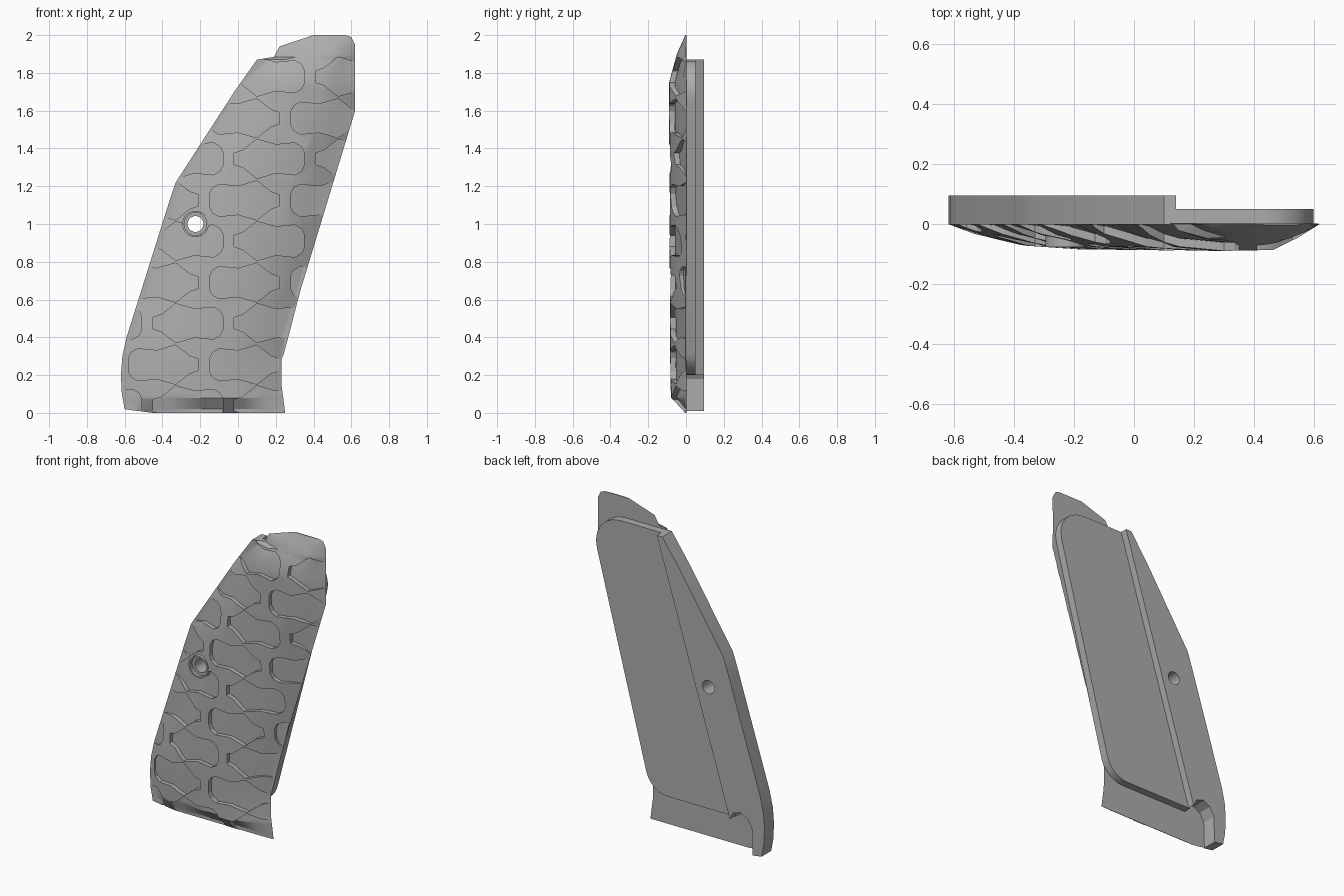
import bpy, bmesh, math
from mathutils import Matrix, Vector

cube = bpy.data.objects.get("Cube")
if cube:
    bpy.data.objects.remove(cube)

grey = bpy.data.materials.new("matte grey")
grey.use_nodes = True
COLOUR = (0.42, 0.42, 0.42, 1)
grey.diffuse_color = COLOUR
grey.node_tree.nodes["Principled BSDF"].inputs["Base Color"].default_value = COLOUR

# Side edges and crown height as (z, value) profiles
LEFT = [(0, -.45), (.02, -.60), (.1, -.615), (.2, -.62), (.3, -.612), (.4, -.59), (1.1, -.37),
        (1.22, -.33), (1.7, -.02), (1.87, .10), (1.885, .19), (1.94, .22), (2, .40)]
RIGHT = [(0, .25), (.15, .23), (.28, .23), (.4, .255), (1.6, .62), (1.95, .62), (1.99, .60), (2, .57)]
CROWN = [(0, .004), (.08, .08), (.35, .085), (1.75, .09), (1.9, .048), (2, .004)]
ACROSS = [(0, 0), (.1, .4), (.28, .85), (.5, 1), (.75, .96), (.88, .55), (1, 0)]


def value(profile, z):
    for (a, p), (b, q) in zip(profile, profile[1:]):
        if z <= b:
            return p + (q - p) * (z - a) / (b - a)
    return profile[-1][1]


def finish(name, bm):
    bmesh.ops.recalc_face_normals(bm, faces=bm.faces)
    mesh = bpy.data.meshes.new(name)
    bm.to_mesh(mesh)
    bm.free()
    mesh.materials.append(grey)
    obj = bpy.data.objects.new(name, mesh)
    bpy.context.collection.objects.link(obj)
    return obj


def add_prism(bm, points, y0, y1):
    front = [bm.verts.new((x, y0, z)) for x, z in points]
    back = [bm.verts.new((x, y1, z)) for x, z in points]
    bm.faces.new(front)
    bm.faces.new(back[::-1])
    for i in range(len(points)):
        j = (i + 1) % len(points)
        bm.faces.new((front[i], front[j], back[j], back[i]))


def prism(name, points, y0, y1):
    bm = bmesh.new()
    add_prism(bm, points, y0, y1)
    return finish(name, bm)


def add_rod(bm, x, z, r0, r1, y0, y1, sides=24):
    turn = Matrix.Translation((x, (y0 + y1) / 2, z)) @ Matrix.Rotation(-math.pi / 2, 4, 'X')
    bmesh.ops.create_cone(bm, cap_ends=True, segments=sides, radius1=r0, radius2=r1,
                          depth=y1 - y0, matrix=turn)


def crowned_panel(name, drop, back):
    """Lofted panel with a domed front, lowered by drop."""
    bm = bmesh.new()
    rows = []
    for z in sorted({z for z, _ in LEFT + RIGHT + CROWN}):
        a, b, k = value(LEFT, z), value(RIGHT, z), value(CROWN, z)
        row = []
        for u, h in ACROSS:
            y = back if h == 0 else -max(k * h - drop, .001)
            row.append(bm.verts.new((a + (b - a) * u, y, z)))
        rows.append(row)
    for p, q in zip(rows, rows[1:]):
        for i in range(len(ACROSS) - 1):
            bm.faces.new((p[i], p[i + 1], q[i + 1], q[i]))
        bm.faces.new((p[0], q[0], q[-1], p[-1]))
    bm.faces.new(rows[0])
    bm.faces.new(rows[-1])
    return finish(name, bm)


def cut(obj, cutter):
    mod = obj.modifiers.new("cut", 'BOOLEAN')
    mod.operation, mod.solver, mod.object = 'DIFFERENCE', 'EXACT', cutter
    bpy.context.view_layer.objects.active = obj
    bpy.ops.object.modifier_apply(modifier=mod.name)


def remove(obj):
    bpy.data.objects.remove(obj)


# Domed panel: raised relief over a lowered floor
relief = crowned_panel("relief_panel", 0, 0)
floor = crowned_panel("recess_floor", .028, .002)

# Grip texture cells, a lobe on one side and a short tail on the other
HALF = [(.25, .035), (.235, .065), (.20, .085), (.10, .075), (0, .104), (-.075, .045), (-.12, .03)]
CELL = HALF + [(x, -z) for x, z in reversed(HALF)]
PITCH = .435
bm = bmesh.new()
for column in (-.76, -.33, .10, .53):
    for side, start in ((1, .04), (-1, .255)):
        for k in range(5):
            z = start + k * PITCH
            if z < 1.85:
                add_prism(bm, [(column + side * px, z + pz) for px, pz in CELL], -.3, .2)
cells = finish("cell_cutter", bm)
cells.hide_render = True
cut(relief, cells)
remove(cells)

# Raised spine along the back, relieved at its foot
edge = [(x, z) for z, x in LEFT if .02 <= z <= 1.87]
spine = prism("back_spine", edge + [(.14, 1.87), (-.375, .2), (-.40, .245), (-.45, .26),
              (-.50, .235), (-.53, .18), (-.535, .01)], -.001, .095)


# Thinner back plate with rounded corners
def arc(cx, cz, r, start, end, steps=6):
    return [(cx + r * math.cos(math.radians(start + (end - start) * i / steps)),
             cz + r * math.sin(math.radians(start + (end - start) * i / steps)))
            for i in range(steps + 1)]


plate = prism("back_plate", [(-.385, .2)] + arc(.09, .36, .16, -90, -17)
              + arc(.43, 1.70, .17, -17, 90) + [(.13, 1.87)], -.002, .05)

# Boss and countersunk screw hole
bm = bmesh.new()
add_rod(bm, -.225, 1.0, .07, .07, -.077, -.002)
boss = finish("screw_boss", bm)

bm = bmesh.new()
add_rod(bm, -.225, 1.0, .042, .042, -.3, .3)
hole = finish("hole_cutter", bm)
bm = bmesh.new()
add_rod(bm, -.225, 1.0, .06, .06, -.2, -.055)
sink = finish("sink_cutter", bm)
for helper in (hole, sink):
    helper.hide_render = True
for part in (relief, floor, spine, boss):
    cut(part, hole)
    if part in (relief, boss, floor):
        cut(part, sink)
remove(hole)
remove(sink)

# Smooth curved walls, keep creases sharp
bpy.ops.object.select_all(action='DESELECT')
for part in (relief, floor, spine, plate, boss):
    part.select_set(True)
bpy.context.view_layer.objects.active = relief
bpy.ops.object.shade_smooth_by_angle(angle=math.radians(25))
